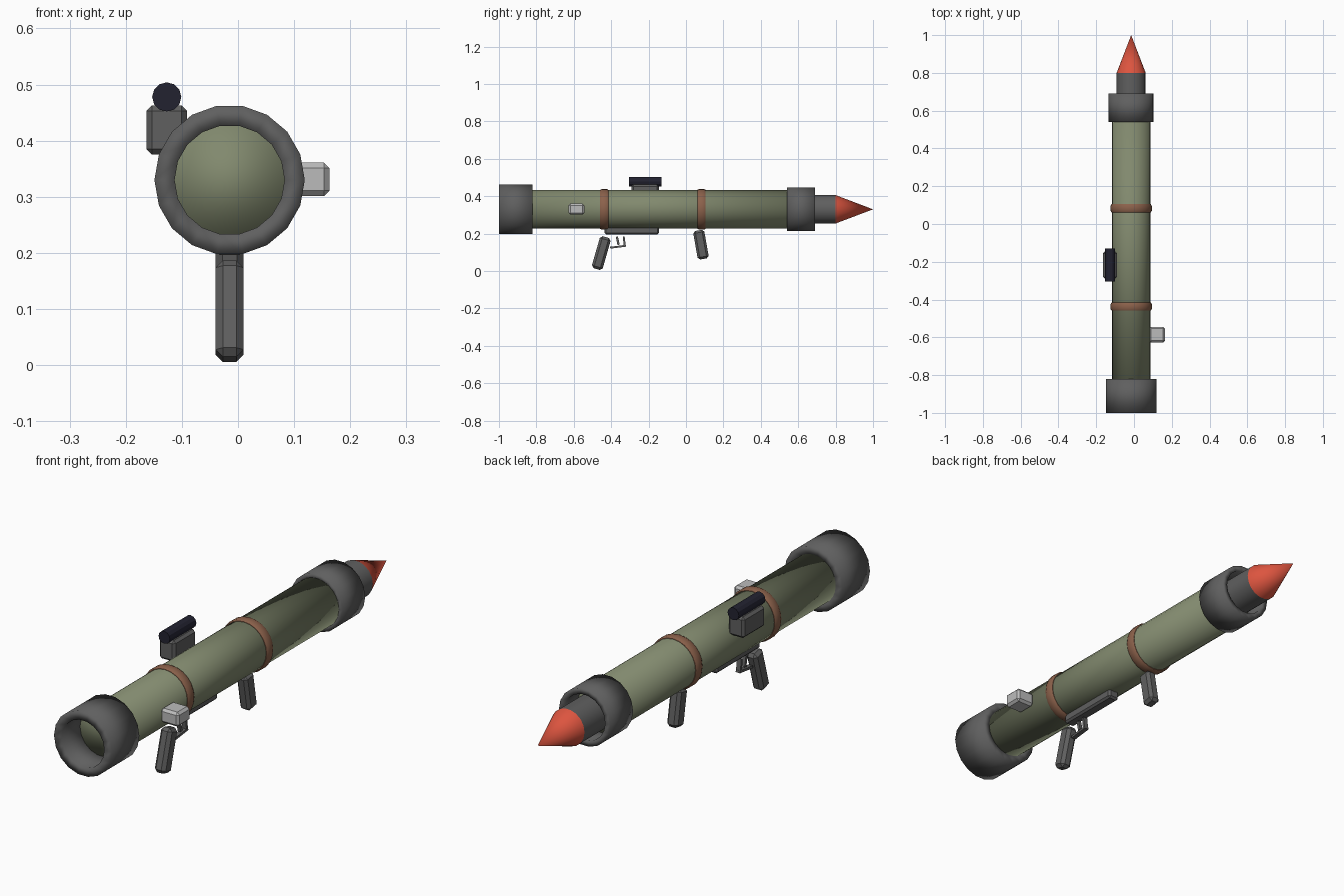
import bpy, bmesh, math
from mathutils import Matrix, Vector

cube = bpy.data.objects.get("Cube")
if cube:
    bpy.data.objects.remove(cube, do_unlink=True)

CX, CZ = -0.015, 0.33   # axis of the tube


def material(name, r, g, b):
    m = bpy.data.materials.new(name)
    m.use_nodes = True
    m.diffuse_color = (r, g, b, 1)
    bsdf = m.node_tree.nodes["Principled BSDF"]
    bsdf.inputs["Base Color"].default_value = (r, g, b, 1)
    bsdf.inputs["Roughness"].default_value = 0.8
    return m


olive = material("olive_green", 0.22, 0.25, 0.155)
grey = material("dark_grey", 0.115, 0.115, 0.115)
red = material("warning_red", 0.72, 0.09, 0.05)
brown = material("strap_brown", 0.26, 0.12, 0.07)
silver = material("light_grey", 0.5, 0.5, 0.5)
navy = material("scope_navy", 0.016, 0.016, 0.03)


def finish(bm, name, mat, smooth=None):
    """Turn a bmesh into an object; smooth is None, 'all' or an angle in degrees."""
    bmesh.ops.remove_doubles(bm, verts=bm.verts, dist=1e-5)
    bmesh.ops.recalc_face_normals(bm, faces=bm.faces)
    mesh = bpy.data.meshes.new(name)
    bm.to_mesh(mesh)
    bm.free()
    mesh.materials.append(mat)
    ob = bpy.data.objects.new(name, mesh)
    bpy.context.collection.objects.link(ob)
    if smooth == "all":
        mesh.shade_smooth()
    elif smooth:
        bpy.ops.object.select_all(action="DESELECT")
        ob.select_set(True)
        bpy.context.view_layer.objects.active = ob
        bpy.ops.object.shade_smooth_by_angle(angle=math.radians(smooth))
    return ob


def lathe(name, profile, mat, sides=18, smooth=None, closed=False, x=CX, z=CZ):
    """Revolve (radius, y) points around an axis parallel to y."""
    bm = bmesh.new()
    rings = []
    for r, y in profile:
        if r == 0:
            rings.append([bm.verts.new((x, y, z))] * sides)
        else:
            rings.append([bm.verts.new((x + r * math.cos(a), y, z + r * math.sin(a)))
                          for a in (math.tau * i / sides for i in range(sides))])
    pairs = list(zip(rings, rings[1:]))
    if closed:
        pairs.append((rings[-1], rings[0]))
    for a, b in pairs:
        for i in range(sides):
            j = (i + 1) % sides
            bm.faces.new(list(dict.fromkeys((a[i], a[j], b[j], b[i]))))
    if not closed:
        for ring in (rings[0], rings[-1]):
            if ring[0] is not ring[1]:
                bm.faces.new(ring)
    return finish(bm, name, mat, smooth)


def box(name, centre, size, mat, bevel=0.0, tilt=0.0):
    """Chamfered box, tilted about x by degrees."""
    bm = bmesh.new()
    bmesh.ops.create_cube(bm, size=1, matrix=Matrix.Diagonal((*size, 1)))
    if bevel:
        bmesh.ops.bevel(bm, geom=bm.edges[:], offset=bevel, segments=1,
                        affect="EDGES", profile=0.5)
    bm.transform(Matrix.Translation(centre) @ Matrix.Rotation(math.radians(tilt), 4, "X"))
    return finish(bm, name, mat)


def collar(name, outer, inner, y0, y1):
    lathe(name, [(inner, y0), (outer, y0), (outer, y1), (inner, y1)], grey,
          smooth="all", closed=True)


# Launch tube and its hollow end collars
lathe("launch_tube", [(0.102, -0.88), (0.102, 0.6)], olive, sides=24, smooth="all")
collar("rear_collar", 0.134, 0.098, -1.0, -0.82)
collar("muzzle_collar", 0.119, 0.095, 0.54, 0.69)

# Rocket in the muzzle
lathe("rocket_body", [(0.077, 0.56), (0.077, 0.8)], grey, smooth=40)
lathe("rocket_nose", [(0.077, 0.8), (0, 1.0)], red, smooth=40)

# Straps around the tube
for name, y in (("rear_strap", -0.437), ("front_strap", 0.083)):
    lathe(name, [(0.095, y - 0.022), (0.104, y - 0.022), (0.109, y - 0.013),
                 (0.109, y + 0.013), (0.104, y + 0.022), (0.095, y + 0.022)],
          brown, sides=24, smooth=50, closed=True)

# Underside rail, grips and trigger
box("rail", (CX, -0.29, 0.217), (0.05, 0.29, 0.042), grey, 0.008)
box("rear_grip", (CX, -0.453, 0.096), (0.05, 0.06, 0.178), grey, 0.013, -16)
box("front_grip", (CX, 0.08, 0.141), (0.05, 0.06, 0.155), grey, 0.012, 10)
box("guard_bar", (CX, -0.363, 0.13), (0.02, 0.085, 0.01), grey, 0, 7)
box("guard_post", (CX, -0.33, 0.158), (0.02, 0.01, 0.055), grey, 0, 7)
box("trigger", (CX, -0.365, 0.162), (0.014, 0.012, 0.045), grey, 0, 12)

# Sight on the right, battery block on the left
box("sight_mount", (-0.127, -0.218, 0.419), (0.073, 0.145, 0.088), grey, 0.01)
lathe("sight_scope", [(0.026, -0.305), (0.026, -0.13)], navy, sides=12,
      x=-0.127, z=0.478)
box("battery_block", (0.121, -0.586, 0.331), (0.084, 0.084, 0.06), silver, 0.01)
